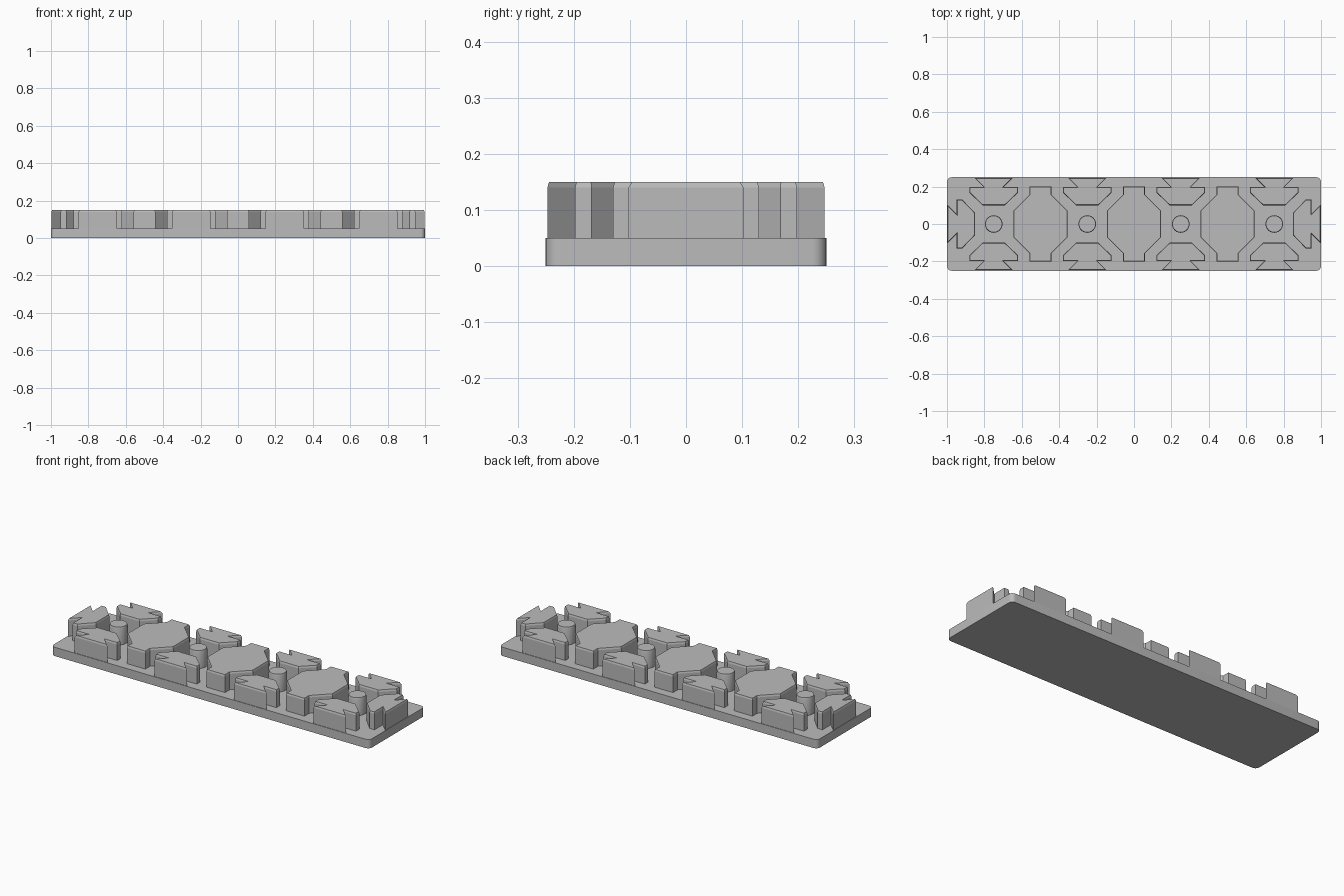
import bpy
import bmesh
from math import pi, cos, sin
from mathutils import Matrix, Vector

cube = bpy.data.objects.get("Cube")
if cube:
    bpy.data.objects.remove(cube, do_unlink=True)

BASE_TOP, TOP = 0.05, 0.15
DRAFT, DRAFT_H = 0.003, 0.01

grey = bpy.data.materials.new("plain_grey")
grey.use_nodes = True
grey.diffuse_color = (0.5, 0.5, 0.5, 1)
grey.node_tree.nodes["Principled BSDF"].inputs["Base Color"].default_value = (0.5, 0.5, 0.5, 1)


def prism(name, outline, z0, z1, draft=True, smooth=False):
    """Extrude a flat outline; optionally taper the top rim slightly."""
    bm = bmesh.new()
    bottom = bm.faces.new([bm.verts.new((x, y, z0)) for x, y in outline])
    bottom.normal_update()
    if bottom.normal.z > 0:
        bottom.normal_flip()
    rise = z1 - z0 - (DRAFT_H if draft else 0)
    ext = bmesh.ops.extrude_face_region(bm, geom=[bottom], use_keep_orig=True)
    bmesh.ops.translate(bm, vec=(0, 0, rise),
                        verts=[g for g in ext["geom"] if isinstance(g, bmesh.types.BMVert)])
    bmesh.ops.recalc_face_normals(bm, faces=bm.faces[:])
    if draft:
        cap = max(bm.faces, key=lambda f: f.calc_center_median().z)
        bmesh.ops.inset_region(bm, faces=[cap], thickness=DRAFT, use_even_offset=True)
        bmesh.ops.translate(bm, vec=(0, 0, DRAFT_H), verts=cap.verts[:])
    mesh = bpy.data.meshes.new(name)
    bm.to_mesh(mesh)
    bm.free()
    mesh.materials.append(grey)
    obj = bpy.data.objects.new(name, mesh)
    bpy.context.collection.objects.link(obj)
    if smooth:
        bpy.ops.object.select_all(action="DESELECT")
        obj.select_set(True)
        bpy.context.view_layer.objects.active = obj
        bpy.ops.object.shade_smooth_by_angle(angle=pi / 6)
    return obj


def mirrored(half):
    """Close a half outline (x > 0) by mirroring it across x = 0."""
    return half + [(-x, y) for x, y in reversed(half)]


def placed(outline, angle, cx, cy=0.0):
    turn = Matrix.Rotation(angle, 2)
    return [tuple(turn @ Vector(p) + Vector((cx, cy))) for p in outline]


# Base plate with rounded corners
radius, steps = 0.025, 8
plate = []
for k, (sx, sy) in enumerate([(1, 1), (-1, 1), (-1, -1), (1, -1)]):
    for i in range(steps + 1):
        a = (k + i / steps) * pi / 2
        plate.append((sx * (1 - radius) + radius * cos(a), sy * (0.25 - radius) + radius * sin(a)))
prism("base_plate", plate, 0, BASE_TOP, draft=False, smooth=True)

# Slot block: dovetail mouth, neck, wide arms and a tapered inner end
slot = mirrored([(0.103, -0.247), (0.054, -0.198), (0.13, -0.198),
                 (0.13, -0.168), (0.06, -0.1)])
# Web block: octagon with a tab at front and back
quarter = [(0.058, -0.2), (0.058, -0.158), (0.144, -0.072)]
web = mirrored(quarter + [(x, -y) for x, y in reversed(quarter)])

# Round pegs with a slot block in front of and behind each
peg = [(0.047 * cos(i * pi / 16), 0.047 * sin(i * pi / 16)) for i in range(32)]
for n in range(4):
    x = -0.75 + 0.5 * n
    prism(f"peg_{n + 1}", placed(peg, 0, x), BASE_TOP, TOP, smooth=True)
    prism(f"front_slot_block_{n + 1}", placed(slot, 0, x), BASE_TOP, TOP)
    prism(f"back_slot_block_{n + 1}", placed(slot, pi, x), BASE_TOP, TOP)

# Web blocks between the pegs
for n in range(3):
    prism(f"web_block_{n + 1}", placed(web, 0, -0.5 + 0.5 * n), BASE_TOP, TOP)

# Slot blocks at the two ends
prism("left_end_slot_block", placed(slot, pi / 2, 0.75), BASE_TOP, TOP)
prism("right_end_slot_block", placed(slot, -pi / 2, -0.75), BASE_TOP, TOP)
